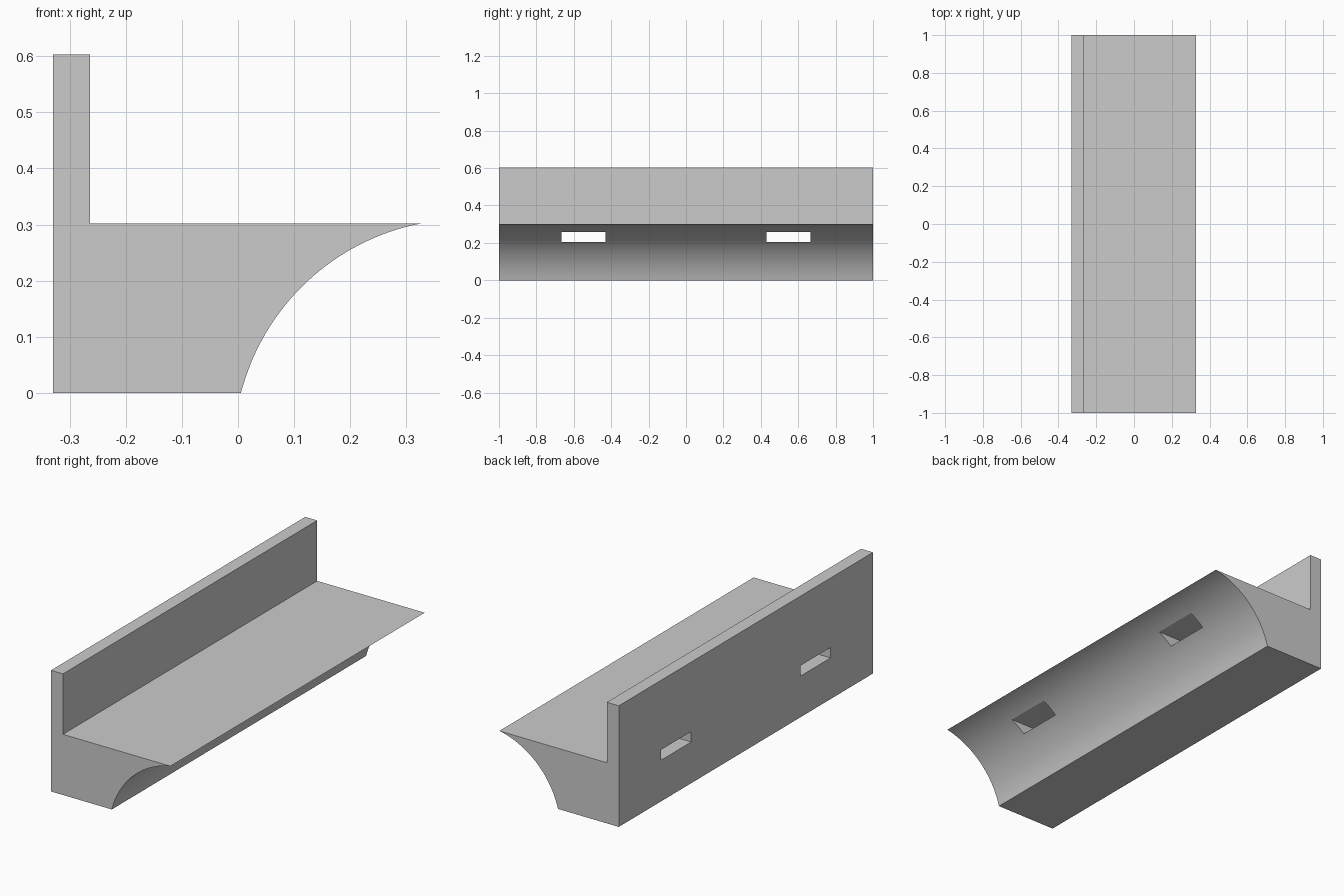
import bpy
import bmesh
from math import cos, sin, radians

cube = bpy.data.objects.get("Cube")
if cube:
    bpy.data.objects.remove(cube, do_unlink=True)

# Single grey finish
grey = bpy.data.materials.new("matte grey")
grey.use_nodes = True
GREY = (0.6, 0.6, 0.6, 1)
grey.diffuse_color = GREY
grey.node_tree.nodes["Principled BSDF"].inputs["Base Color"].default_value = GREY


def extrude_profile(name, points, y0, y1):
    """Sweep a closed XZ outline along Y into a solid."""
    bm = bmesh.new()
    face = bm.faces.new([bm.verts.new((x, y0, z)) for x, z in points])
    swept = bmesh.ops.extrude_face_region(bm, geom=[face])["geom"]
    verts = [v for v in swept if isinstance(v, bmesh.types.BMVert)]
    bmesh.ops.translate(bm, verts=verts, vec=(0, y1 - y0, 0))
    bmesh.ops.recalc_face_normals(bm, faces=bm.faces)
    mesh = bpy.data.meshes.new(name)
    bm.to_mesh(mesh)
    bm.free()
    mesh.materials.append(grey)
    obj = bpy.data.objects.new(name, mesh)
    bpy.context.collection.objects.link(obj)
    return obj


# Ledge outline: upright back plate, flat shelf, concave cove underneath
BACK, LIP, PLATE = -0.33, 0.328, -0.264
SHELF, TOP = 0.302, 0.603
RADIUS, CX, CZ = 0.4126, 0.405, -0.103
STEPS = 32
cove = []
for i in range(STEPS + 1):
    a = radians(165.6 - 65 * i / STEPS)
    cove.append((CX + RADIUS * cos(a), CZ + RADIUS * sin(a)))
cove[0] = (0.005, 0)
cove[-1] = (LIP, SHELF)
outline = [(BACK, 0)] + cove + [(PLATE, SHELF), (PLATE, TOP), (BACK, TOP)]
ledge = extrude_profile("wall_ledge", outline, -1, 1)

# Two mounting slots cut from the back plate through to the cove
SLOT = [(-0.5, 0.205), (0.5, 0.205), (0.5, 0.257), (-0.5, 0.257)]
bpy.context.view_layer.objects.active = ledge
ledge.select_set(True)
for side in (-1, 1):
    cutter = extrude_profile("slot_cutter", SLOT, side * 0.548 - 0.118, side * 0.548 + 0.118)
    cutter.hide_render = True
    cut = ledge.modifiers.new("slot", "BOOLEAN")
    cut.operation = "DIFFERENCE"
    cut.solver = "EXACT"
    cut.object = cutter
    bpy.ops.object.modifier_apply(modifier=cut.name)
    bpy.data.objects.remove(cutter, do_unlink=True)

# Smooth cove, crisp corners
bpy.ops.object.shade_smooth_by_angle(angle=radians(8))
